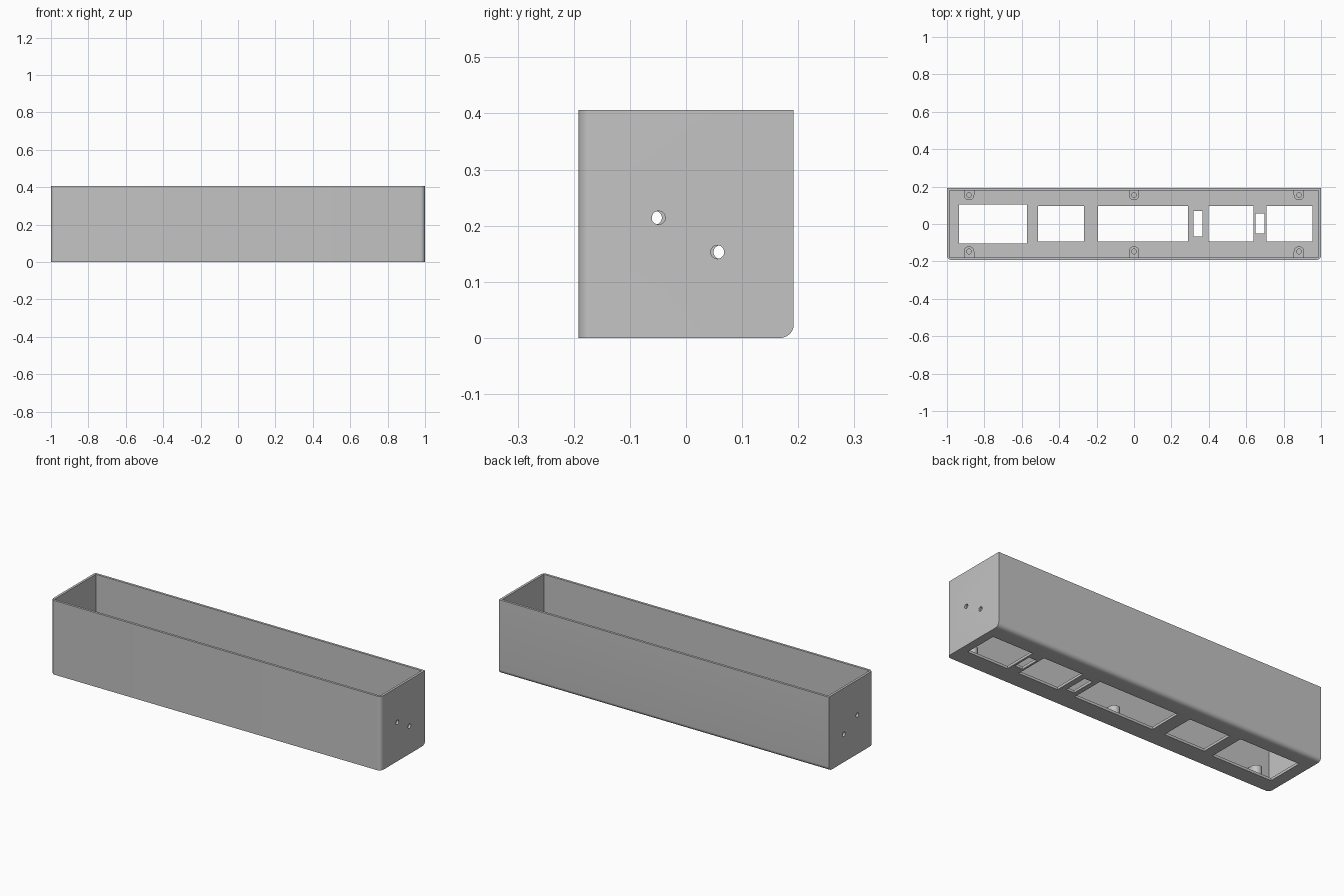
import bpy, bmesh, math
from mathutils import Matrix, Vector

if "Cube" in bpy.data.objects:
    bpy.data.objects.remove(bpy.data.objects["Cube"])

HX, HY, H = 1.0, 0.192, 0.406      # half length, half depth, height
WALL, FLOOR = 0.013, 0.014

grey = bpy.data.materials.new("light grey")
grey.diffuse_color = (0.55, 0.55, 0.55, 1)
grey.use_nodes = True
grey.node_tree.nodes["Principled BSDF"].inputs["Base Color"].default_value = grey.diffuse_color


def finish(bm, name):
    bmesh.ops.recalc_face_normals(bm, faces=bm.faces)
    mesh = bpy.data.meshes.new(name)
    bm.to_mesh(mesh)
    bm.free()
    ob = bpy.data.objects.new(name, mesh)
    bpy.context.collection.objects.link(ob)
    mesh.materials.append(grey)
    return ob


def new_box(lo, hi):
    lo, hi = Vector(lo), Vector(hi)
    bm = bmesh.new()
    bmesh.ops.create_cube(bm, size=1, matrix=Matrix.Translation((lo + hi) / 2)
                          @ Matrix.Diagonal((*(hi - lo), 1)))
    return bm


def cylinder(name, centre, radius, depth, along_x=False):
    bm = bmesh.new()
    turn = Matrix.Rotation(math.pi / 2, 4, 'Y') if along_x else Matrix()
    bmesh.ops.create_cone(bm, cap_ends=True, segments=32, radius1=radius,
                          radius2=radius, depth=depth,
                          matrix=Matrix.Translation(centre) @ turn)
    return finish(bm, name)


def activate(ob):
    bpy.ops.object.select_all(action='DESELECT')
    ob.select_set(True)
    bpy.context.view_layer.objects.active = ob


def cut(ob, cutter):
    cutter.hide_render = True
    activate(ob)
    mod = ob.modifiers.new("cut", 'BOOLEAN')
    mod.operation, mod.solver, mod.object = 'DIFFERENCE', 'EXACT', cutter
    bpy.ops.object.modifier_apply(modifier=mod.name)
    bpy.data.objects.remove(cutter)


def smooth(ob):
    activate(ob)
    bpy.ops.object.shade_smooth_by_angle(angle=math.radians(30))


# Case: rounded upright front edges and rounded lower back edge
bm = new_box((-HX, -HY, 0), (HX, HY, H))
rounded = []
for e in bm.edges:
    a, b = (v.co for v in e.verts)
    upright_front = abs(a.z - b.z) > 0.1 and a.y < 0
    lower_back = abs(a.x - b.x) > 0.1 and a.y > 0 and a.z < 0.01
    if upright_front or lower_back:
        rounded.append(e)
bmesh.ops.bevel(bm, geom=rounded, offset=0.024, segments=8, profile=0.5,
                affect='EDGES')
case = finish(bm, "case")

# Open cavity
cut(case, finish(new_box((-HX + WALL, -HY + WALL, FLOOR),
                         (HX - WALL, HY - WALL, H + 0.1)), "cavity_cutter"))

# Floor openings: x start, x end, y start, y end
openings = [
    (-0.936, -0.572, -0.103, 0.105),
    (-0.513, -0.267, -0.093, 0.095),
    (-0.192, 0.290, -0.093, 0.095),
    (0.317, 0.365, -0.066, 0.070),
    (0.397, 0.638, -0.093, 0.095),
    (0.649, 0.697, -0.050, 0.055),
    (0.708, 0.954, -0.093, 0.095),
]
for x0, x1, y0, y1 in openings:
    cut(case, finish(new_box((x0, y0, -0.05), (x1, y1, 0.05)), "opening_cutter"))

# Cable holes in both end walls: side, y, z
for side, y, z in [(1, -0.049, 0.214), (1, 0.056, 0.153),
                   (-1, -0.055, 0.214), (-1, 0.061, 0.153)]:
    cut(case, cylinder("hole_cutter", (side * HX, y, z), 0.012, 0.1, True))
smooth(case)


# Screw bosses: half-round posts joined to the long walls, with blind holes
def screw_boss(x, y):
    r, side = 0.028, math.copysign(1, y)
    wall_y = side * (HY - WALL / 2)
    pts = [(x - r, wall_y)]
    for i in range(17):
        a = math.pi * i / 16
        pts.append((x - r * math.cos(a), y - side * r * math.sin(a)))
    pts.append((x + r, wall_y))
    bm = bmesh.new()
    face = bm.faces.new([bm.verts.new((px, py, FLOOR - 0.004)) for px, py in pts])
    top = bmesh.ops.extrude_face_region(bm, geom=[face])["geom"]
    for v in top:
        if isinstance(v, bmesh.types.BMVert):
            v.co.z = 0.07
    boss = finish(bm, "screw_boss")
    cut(boss, cylinder("screw_cutter", (x, y, 0.07), 0.013, 0.1))
    smooth(boss)


for x in (-0.882, 0, 0.882):
    for y in (-0.147, 0.155):
        screw_boss(x, y)
